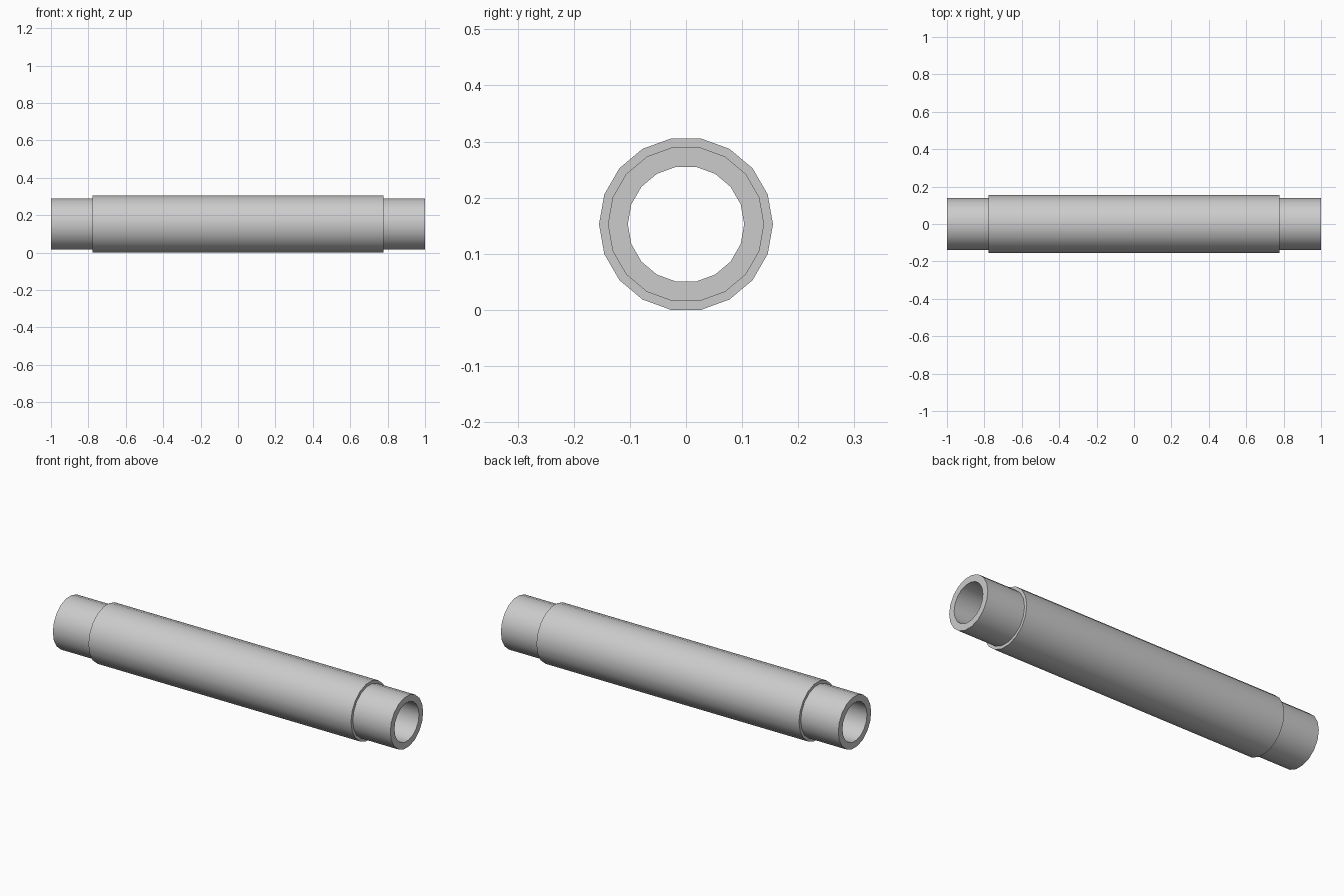
import bpy, bmesh, math

if "Cube" in bpy.data.objects:
    bpy.data.objects.remove(bpy.data.objects["Cube"])

SIDES = 18
R_SLEEVE, R_TUBE, R_BORE = 0.155, 0.1392, 0.1037
X_SLEEVE = 0.778
AXIS_Z = R_SLEEVE * math.cos(math.pi / SIDES)   # flat side rests on z = 0

# Closed half-section of the stepped pipe: (x, radius)
profile = [(-1, R_BORE), (-1, R_TUBE), (-X_SLEEVE, R_TUBE), (-X_SLEEVE, R_SLEEVE),
           (X_SLEEVE, R_SLEEVE), (X_SLEEVE, R_TUBE), (1, R_TUBE), (1, R_BORE)]


def lathe_x(name, section):
    """Revolve a closed section about the pipe axis."""
    bm = bmesh.new()
    rings = []
    for i in range(SIDES):
        a = 2 * math.pi * i / SIDES
        rings.append([bm.verts.new((x, r * math.cos(a), AXIS_Z + r * math.sin(a)))
                      for x, r in section])
    n = len(section)
    for i in range(SIDES):
        a, b = rings[i], rings[(i + 1) % SIDES]
        for j in range(n):
            k = (j + 1) % n
            bm.faces.new((a[j], a[k], b[k], b[j]))
    bmesh.ops.recalc_face_normals(bm, faces=bm.faces)
    mesh = bpy.data.meshes.new(name)
    bm.to_mesh(mesh)
    bm.free()
    obj = bpy.data.objects.new(name, mesh)
    bpy.context.collection.objects.link(obj)
    return obj


# Hollow pipe with a thicker middle sleeve, smooth round the barrel
pipe = lathe_x("sleeved_pipe", profile)
bpy.context.view_layer.objects.active = pipe
pipe.select_set(True)
bpy.ops.object.shade_smooth_by_angle(angle=math.radians(30))
